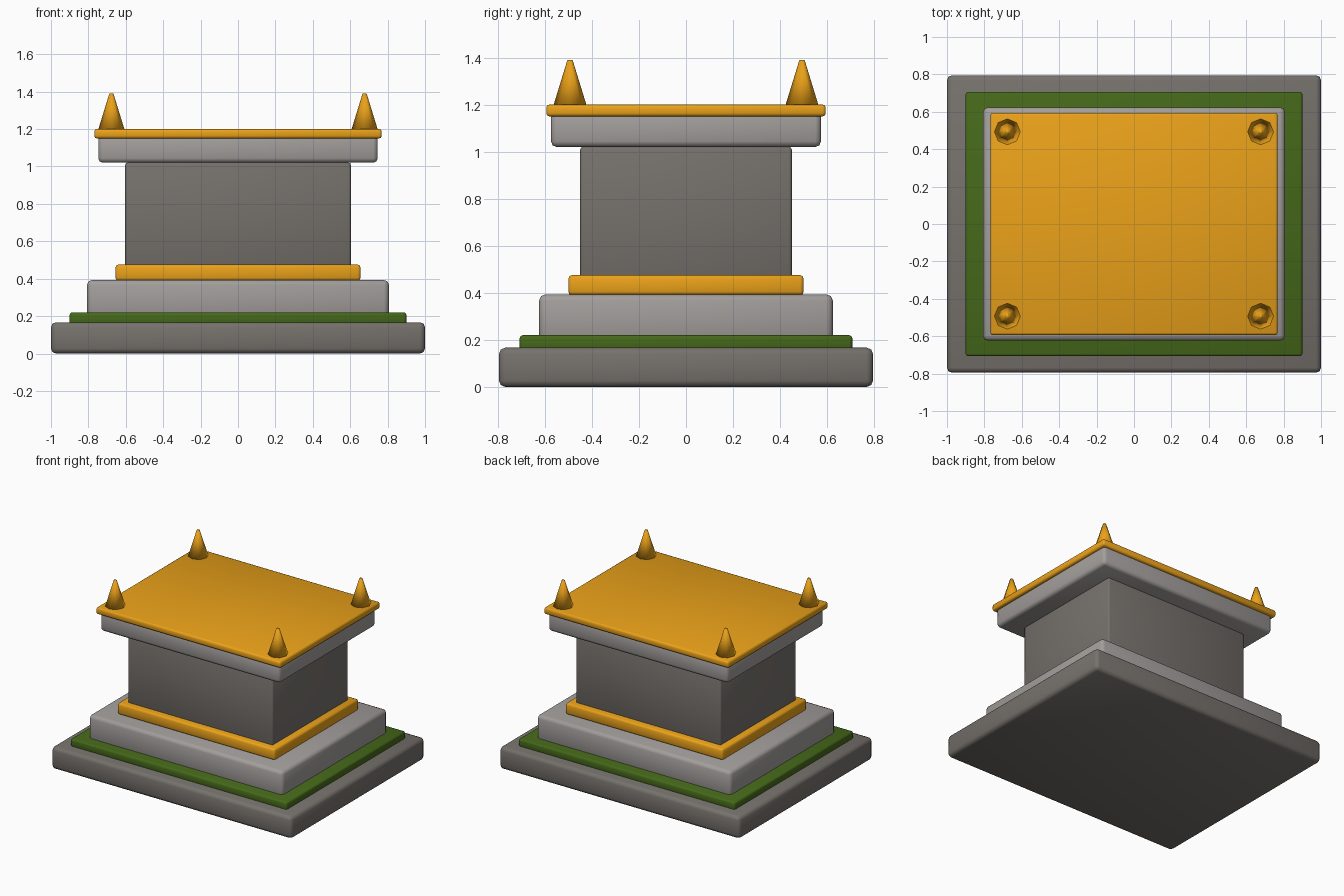
import bpy

if "Cube" in bpy.data.objects:
    bpy.data.objects.remove(bpy.data.objects["Cube"])


def material(name, color):
    m = bpy.data.materials.new(name)
    m.diffuse_color = color
    m.use_nodes = True
    m.node_tree.nodes["Principled BSDF"].inputs["Base Color"].default_value = m.diffuse_color
    return m


gold = material("gold", (0.83, 0.36, 0.01, 1))
green = material("moss_green", (0.06, 0.14, 0.01, 1))
dark_stone = material("dark_stone", (0.18, 0.165, 0.15, 1))
light_stone = material("light_stone", (0.36, 0.34, 0.33, 1))


def slab(name, hx, hy, z0, z1, bevel, mat):
    """Bevelled, smooth-shaded block given half sizes and z range."""
    bpy.ops.mesh.primitive_cube_add(size=2, location=(0, 0, (z0 + z1) / 2))
    ob = bpy.context.object
    ob.name = name
    ob.scale = (hx, hy, (z1 - z0) / 2)
    bpy.ops.object.transform_apply(location=False, rotation=False, scale=True)
    b = ob.modifiers.new("Bevel", 'BEVEL')
    b.width = bevel
    b.segments = 2
    ob.data.materials.append(mat)
    bpy.ops.object.shade_smooth()


# Stepped base
slab("base_plinth", 1.0, 0.795, 0.0, 0.167, 0.027, dark_stone)
slab("green_band", 0.90, 0.707, 0.155, 0.22, 0.013, green)
slab("upper_step", 0.807, 0.624, 0.19, 0.393, 0.026, light_stone)
slab("lower_gold_trim", 0.655, 0.50, 0.39, 0.475, 0.015, gold)

# Body, cap and gold top
slab("body", 0.603, 0.45, 0.465, 1.02, 0.012, dark_stone)
slab("cap", 0.747, 0.574, 1.02, 1.17, 0.024, light_stone)
slab("gold_top", 0.768, 0.594, 1.15, 1.20, 0.013, gold)

# Corner spikes
for sx, side in ((-1, "left"), (1, "right")):
    for sy, end in ((-1, "front"), (1, "back")):
        bpy.ops.mesh.primitive_cone_add(vertices=8, radius1=0.07, radius2=0.011,
                                        depth=0.192,
                                        location=(sx * 0.677, sy * 0.493, 1.294))
        spike = bpy.context.object
        spike.name = f"spike_{end}_{side}"
        spike.data.materials.append(gold)
        bpy.ops.object.shade_smooth()
